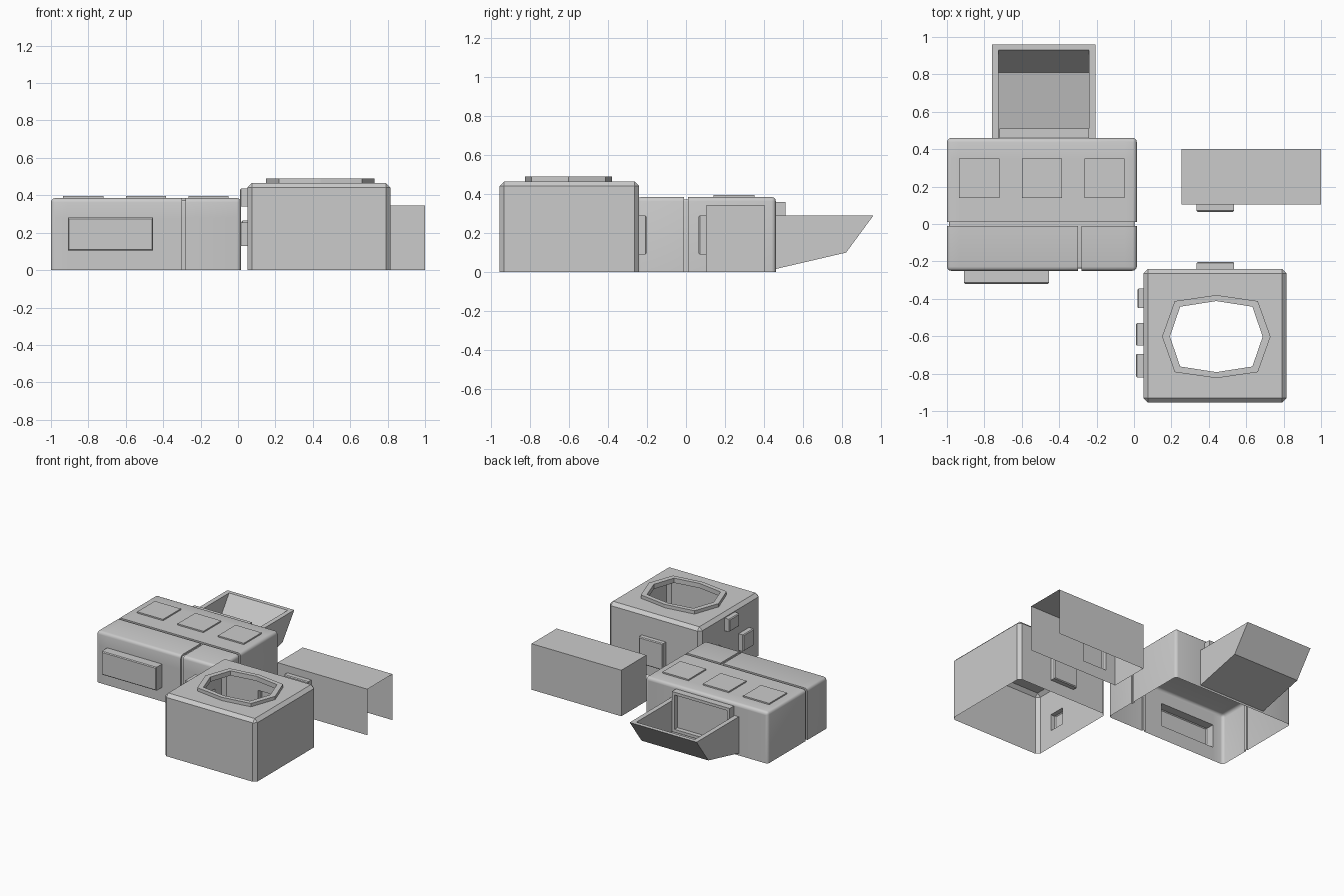
import bpy, bmesh
from mathutils import Vector

if "Cube" in bpy.data.objects:
    bpy.data.objects.remove(bpy.data.objects["Cube"])


def shell(lo, hi, open_dirs, bevel=0, segs=1):
    """Box with some sides left open and its remaining closed edges bevelled."""
    bm = bmesh.new()
    bmesh.ops.create_cube(bm, size=1)
    lo, hi = Vector(lo), Vector(hi)
    for v in bm.verts:
        v.co = Vector([(lo[i] + hi[i]) / 2 + v.co[i] * (hi[i] - lo[i]) for i in range(3)])
    bm.normal_update()
    gone = [f for f in bm.faces if any(f.normal.dot(Vector(d)) > .9 for d in open_dirs)]
    bmesh.ops.delete(bm, geom=gone, context='FACES')
    if bevel:
        edges = [e for e in bm.edges if len(e.link_faces) == 2]
        bmesh.ops.bevel(bm, geom=edges, offset=bevel, segments=segs, profile=.5, affect='EDGES')
    bm.normal_update()
    return bm


def cut(bm, faces, axis, value):
    geom = set(faces)
    for f in faces:
        geom.update(f.edges)
        geom.update(f.verts)
    no = Vector((0, 0, 0))
    no[axis] = 1
    bmesh.ops.bisect_plane(bm, geom=list(geom), dist=1e-5, plane_co=no * value, plane_no=no)


def emboss(bm, direction, plane, rect, depth, bevel=.006, recess=0):
    """Raise a rectangle (a0, a1, b0, b1) out of the flat side facing direction."""
    d = Vector(direction)
    k = max(range(3), key=lambda i: abs(d[i]))
    a, b = [i for i in range(3) if i != k]

    def side():
        bm.normal_update()
        return [f for f in bm.faces if f.normal.dot(d) > .99
                and abs(f.calc_center_median()[k] - plane) < 1e-3]
    for axis, val in zip((a, a, b, b), rect):
        cut(bm, side(), axis, val)
    sel = [f for f in side() if rect[0] < f.calc_center_median()[a] < rect[1]
           and rect[2] < f.calc_center_median()[b] < rect[3]]
    bmesh.ops.inset_region(bm, faces=sel, thickness=0, depth=depth, use_boundary=True)
    bm.normal_update()
    if recess:
        bmesh.ops.inset_region(bm, faces=sel, thickness=.03, use_boundary=True)
        bmesh.ops.inset_region(bm, faces=sel, thickness=0, depth=-recess, use_boundary=True)
    elif bevel:
        chosen = set(sel)
        rim = {e for f in sel for e in f.edges if any(g not in chosen for g in e.link_faces)}
        bmesh.ops.bevel(bm, geom=list(rim), offset=bevel, segments=1, affect='EDGES')
    bm.normal_update()


def finish(bm, name, smooth=False):
    me = bpy.data.meshes.new(name)
    bm.to_mesh(me)
    bm.free()
    ob = bpy.data.objects.new(name, me)
    bpy.context.collection.objects.link(ob)
    if smooth:
        bpy.ops.object.select_all(action='DESELECT')
        ob.select_set(True)
        bpy.context.view_layer.objects.active = ob
        bpy.ops.object.shade_smooth_by_angle(angle=.6)
    return ob


DOWN = (0, 0, -1)

# Main body: front panel, top pads and rear hatch frame
bm = shell((-1, -.25, 0), (.015, .46, .385), [DOWN], .022, 3)
emboss(bm, (0, -1, 0), -.25, (-.91, -.455, .105, .28), .07)
for x in (-.935, -.6, -.265):
    emboss(bm, (0, 0, 1), .385, (x, x + .215, .14, .35), .01, 0)
emboss(bm, (0, 1, 0), .46, (-.72, -.24, .06, .36), .05, recess=.035)

# Seams pressed into the body
for y in (-.01, .01):
    cut(bm, list(bm.faces), 1, y)
for x in (-.3, -.28):
    cut(bm, [f for f in bm.faces if f.calc_center_median().y < -.01], 0, x)
seam = []
for f in bm.faces:
    c = f.calc_center_median()
    if abs(c.y) < .0099 or (c.y < -.01 and -.2999 < c.x < -.2801):
        seam.append(f)
bm.normal_update()
bmesh.ops.inset_region(bm, faces=seam, thickness=0, depth=-.012, use_boundary=False)
finish(bm, "main_body", True)

# Rear chute: outer and inner trough joined by a rim
bm = bmesh.new()
outer = [(.455, .29), (.96, .29), (.82, .10), (.455, .015)]
inner = [(.455, .29), (.93, .29), (.81, .12), (.455, .045)]
rings = []
for prof, x0, x1 in ((outer, -.76, -.205), (inner, -.725, -.24)):
    l, r = ([bm.verts.new((x, y, z)) for y, z in prof] for x in (x0, x1))
    bm.faces.new(l)
    bm.faces.new(r)
    for i in (1, 2):
        bm.faces.new((l[i], l[i + 1], r[i + 1], r[i]))
    rings.append((l, r))
(ol, orr), (il, ir) = rings
bm.faces.new((ol[0], ol[1], il[1], il[0]))
bm.faces.new((ol[1], orr[1], ir[1], il[1]))
bm.faces.new((orr[1], orr[0], ir[0], ir[1]))
bmesh.ops.recalc_face_normals(bm, faces=bm.faces)
finish(bm, "rear_chute")

# Tank: chamfered shell with an eight-sided raised opening
bm = shell((.05, -.955, 0), (.815, -.24, .465), [DOWN], .024)
top = max(bm.faces, key=lambda f: f.calc_center_median().z)
border = list(top.edges)
bmesh.ops.delete(bm, geom=[top], context='FACES_ONLY')


def octagon(rx, ry, dx, dy, z):
    pts = [(-rx, 0), (-dx, dy), (0, ry), (dx, dy), (rx, 0), (dx, -dy), (0, -ry), (-dx, -dy)]
    return [bm.verts.new((.44 + x, -.602 + y, z)) for x, y in pts]


loops = [octagon(.29, .222, .222, .19, .465), octagon(.29, .222, .222, .19, .49),
         octagon(.248, .19, .193, .16, .49), octagon(.248, .19, .193, .16, .455)]
for p, q in zip(loops, loops[1:]):
    for i in range(8):
        j = (i + 1) % 8
        bm.faces.new((p[i], p[j], q[j], q[i]))
border += [bm.edges.get((loops[0][i], loops[0][(i + 1) % 8])) for i in range(8)]
bmesh.ops.triangle_fill(bm, edges=border, use_beauty=True, normal=(0, 0, 1))
bmesh.ops.recalc_face_normals(bm, faces=bm.faces)
if max(bm.faces, key=lambda f: f.calc_center_median().x).normal.x < 0:
    bmesh.ops.reverse_faces(bm, faces=bm.faces)
bm.normal_update()

# Tank fittings: rear block and three side buttons
emboss(bm, (0, 1, 0), -.24, (.335, .535, .09, .29), .038)
for y0, y1, z0, z1, d in ((-.45, -.345, .16, .265, .032),
                          (-.65, -.53, .34, .435, .04),
                          (-.82, -.695, .13, .255, .04)):
    emboss(bm, (-1, 0, 0), .05, (y0, y1, z0, z1), d)
finish(bm, "tank")

# Open-ended cover with its connector block
bm = shell((.255, .105, 0), (1, .402, .345), [DOWN, (1, 0, 0)])
emboss(bm, (0, -1, 0), .105, (.335, .535, .09, .29), .04)
finish(bm, "side_cover")
